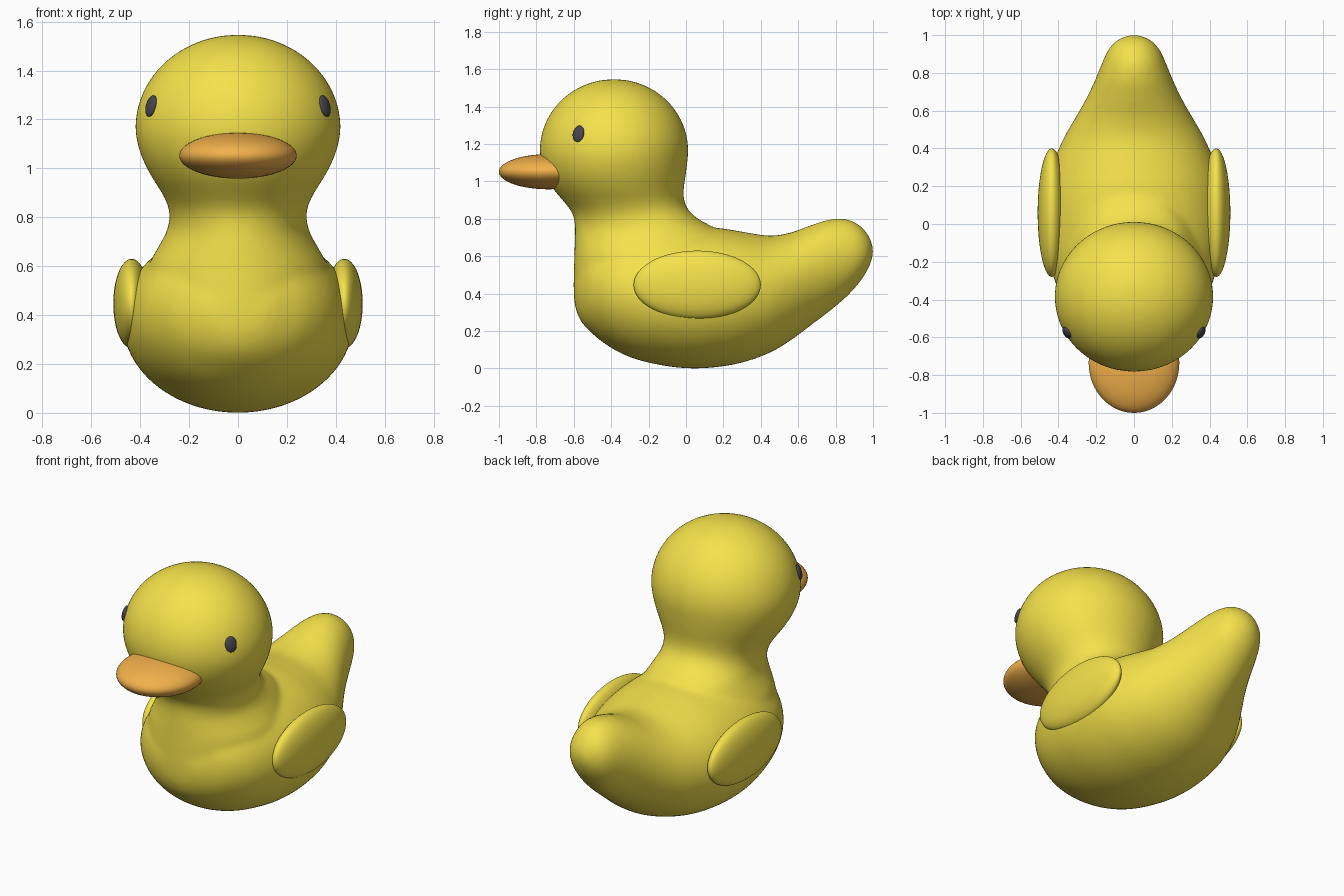
import bpy, bmesh, math
from mathutils import Vector

if "Cube" in bpy.data.objects:
    bpy.data.objects.remove(bpy.data.objects["Cube"])


def material(name, rgb):
    m = bpy.data.materials.new(name)
    m.diffuse_color = (*rgb, 1)
    m.use_nodes = True
    m.node_tree.nodes["Principled BSDF"].inputs["Base Color"].default_value = m.diffuse_color
    return m


yellow = material("yellow", (0.91, 0.76, 0.07))
orange = material("orange", (0.89, 0.44, 0.07))
dark = material("dark", (0.06, 0.06, 0.07))


def refine(rows, n=5):
    """Catmull-Rom interpolation between profile rows."""
    pts = [Vector(r) for r in rows]
    pts = [2 * pts[0] - pts[1]] + pts + [2 * pts[-1] - pts[-2]]
    out = []
    for a, b, c, d in zip(pts, pts[1:], pts[2:], pts[3:]):
        for i in range(n):
            t = i / n
            out.append(0.5 * (2 * b + (c - a) * t + (2 * a - 5 * b + 4 * c - d) * t * t
                              + (3 * b - a - 3 * c + d) * t ** 3))
    return out + [pts[-2]]


def loft(bm, rows, upright, sides=64):
    """Elliptical rings from rows of (position, low, high, half width)."""
    rings = []
    for pos, lo, hi, w in refine(rows):
        ring = []
        for k in range(sides):
            a = math.tau * k / sides
            x, s = w * math.cos(a), (lo + hi) / 2 + (hi - lo) / 2 * math.sin(a)
            ring.append(bm.verts.new((x, s, pos) if upright else (x, pos, s)))
        rings.append(ring)
    faces = [bm.faces.new(rings[0]), bm.faces.new(rings[-1])]
    for r, q in zip(rings, rings[1:]):
        for k in range(sides):
            j = (k + 1) % sides
            faces.append(bm.faces.new((r[k], r[j], q[j], q[k])))
    bmesh.ops.recalc_face_normals(bm, faces=faces)


def ellipsoid(name, loc, radii, mat, direction=None):
    bpy.ops.mesh.primitive_uv_sphere_add(segments=64, ring_count=32, location=loc)
    ob = bpy.context.object
    ob.name = name
    ob.scale = radii
    if direction:
        ob.rotation_euler = Vector(direction).to_track_quat('X', 'Z').to_euler()
    ob.data.materials.append(mat)
    bpy.ops.object.shade_smooth()
    return ob


# Body and tail: y, bottom z, top z, half width
body_rows = [
    (-0.60, 0.39, 0.45, 0.03), (-0.59, 0.32, 0.52, 0.11), (-0.56, 0.25, 0.60, 0.19),
    (-0.50, 0.185, 0.67, 0.29), (-0.40, 0.11, 0.72, 0.375), (-0.27, 0.05, 0.75, 0.43),
    (-0.10, 0.012, 0.76, 0.467), (0.05, 0.0, 0.76, 0.473), (0.20, 0.012, 0.748, 0.46),
    (0.32, 0.037, 0.728, 0.43), (0.45, 0.085, 0.71, 0.375), (0.56, 0.15, 0.727, 0.312),
    (0.66, 0.225, 0.763, 0.255), (0.76, 0.30, 0.795, 0.207), (0.85, 0.375, 0.80, 0.17),
    (0.92, 0.45, 0.772, 0.138), (0.965, 0.515, 0.728, 0.10), (0.99, 0.57, 0.682, 0.055),
    (1.002, 0.615, 0.64, 0.012)]

# Neck and lower head: z, front y, back y, half width
head_rows = [
    (0.30, -0.53, 0.0, 0.25), (0.40, -0.595, 0.05, 0.33), (0.50, -0.60, 0.12, 0.36),
    (0.60, -0.597, 0.20, 0.365), (0.68, -0.595, 0.21, 0.325), (0.74, -0.593, 0.17, 0.293),
    (0.80, -0.598, 0.065, 0.28), (0.85, -0.62, 0.012, 0.288), (0.90, -0.66, -0.01, 0.312),
    (0.96, -0.71, -0.012, 0.35), (1.03, -0.752, -0.002, 0.387), (1.10, -0.774, 0.007, 0.411)]
# Head dome
for i in range(10):
    a = math.radians(89.0) * i / 9
    c = math.cos(a)
    head_rows.append((1.165 + 0.382 * math.sin(a), -0.385 - 0.397 * c, -0.385 + 0.397 * c, 0.42 * c))

bm = bmesh.new()
loft(bm, body_rows, False)
loft(bm, head_rows, True)
mesh = bpy.data.meshes.new("body")
bm.to_mesh(mesh)
bm.free()
body = bpy.data.objects.new("body", mesh)
bpy.context.collection.objects.link(body)
mesh.materials.append(yellow)
# Fuse the two lofts into one soft skin
fuse = body.modifiers.new("fuse", 'REMESH')
fuse.mode = 'VOXEL'
fuse.voxel_size = 0.014
fuse.use_smooth_shade = True
soft = body.modifiers.new("soften", 'SMOOTH')
soft.factor = 0.5
soft.iterations = 14

# Beak
ellipsoid("beak", (0, -0.735, 1.052), (0.24, 0.265, 0.094), orange)

# Wings and eyes
for side, s in (("right", 1), ("left", -1)):
    ellipsoid(side + "_wing", (s * 0.435, 0.06, 0.447), (0.075, 0.34, 0.183), yellow)
    ellipsoid(side + "_eye", (s * 0.355, -0.575, 1.255), (0.016, 0.034, 0.045), dark,
              (s * 2.02, -1.22, 0.64))
